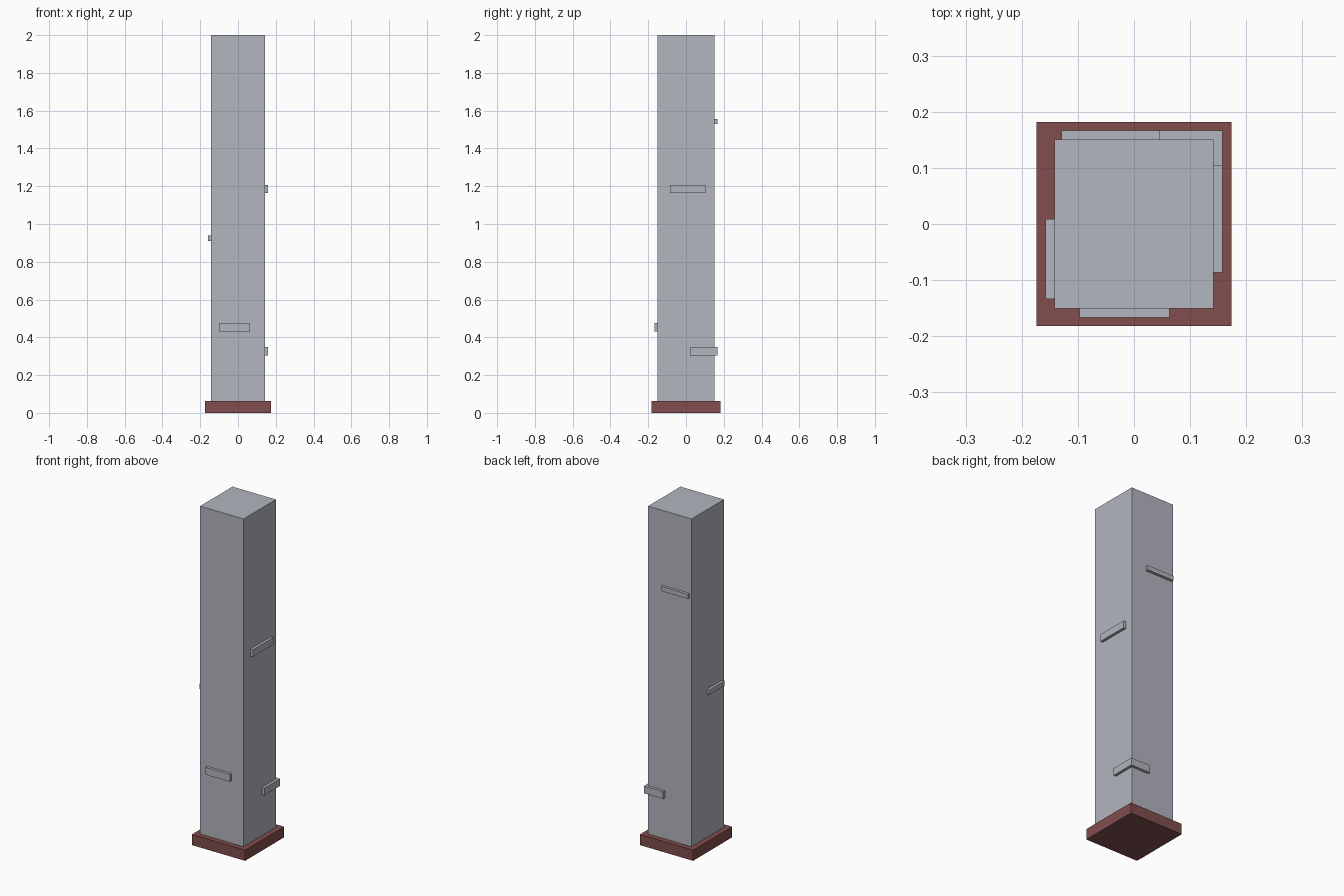
import bpy
import bmesh

cube = bpy.data.objects.get("Cube")
if cube:
    bpy.data.objects.remove(cube, do_unlink=True)


def make_material(name, colour):
    mat = bpy.data.materials.new(name)
    mat.use_nodes = True
    mat.diffuse_color = (*colour, 1)
    mat.node_tree.nodes["Principled BSDF"].inputs["Base Color"].default_value = (*colour, 1)
    return mat


def prism(name, outline, z0, z1, mat):
    """Extrude a counter-clockwise plan outline from z0 to z1."""
    bm = bmesh.new()
    face = bm.faces.new([bm.verts.new((x, y, z0)) for x, y in outline])
    top = bmesh.ops.extrude_face_region(bm, geom=[face], use_keep_orig=True)
    verts = [g for g in top["geom"] if isinstance(g, bmesh.types.BMVert)]
    bmesh.ops.translate(bm, vec=(0, 0, z1 - z0), verts=verts)
    bmesh.ops.recalc_face_normals(bm, faces=bm.faces)
    mesh = bpy.data.meshes.new(name)
    bm.to_mesh(mesh)
    bm.free()
    mesh.materials.append(mat)
    obj = bpy.data.objects.new(name, mesh)
    bpy.context.collection.objects.link(obj)
    return obj


def box(name, x0, x1, y0, y1, z0, z1, mat):
    return prism(name, [(x0, y0), (x1, y0), (x1, y1), (x0, y1)], z0, z1, mat)


stone = make_material("grey stone", (0.45, 0.465, 0.52))
brick = make_material("dark red base", (0.22, 0.075, 0.075))

W, D = 0.142, 0.151      # pillar half width and half depth
OX, OY = 0.158, 0.167    # outer reach of the raised bricks
IN = 0.01                # how far the bricks sink into the pillar

# Base plinth and pillar
box("base_plinth", -0.174, 0.174, -0.182, 0.182, 0, 0.063, brick)
box("pillar", -W, W, -D, D, 0.063, 2.0, stone)

# Raised bricks, one on each side
box("front_brick", -0.097, 0.063, -OY, -D + IN, 0.432, 0.475, stone)
box("left_brick", W - IN, OX, -0.086, 0.104, 1.165, 1.207, stone)
box("right_brick", -OX, -W + IN, -0.134, 0.009, 0.910, 0.939, stone)
box("back_brick", -0.129, 0.046, D - IN, OY, 1.530, 1.557, stone)

# Brick wrapping around the back left corner
corner = [(W - IN, 0.021), (OX, 0.021), (OX, OY), (0.032, OY),
          (0.032, D - IN), (W - IN, D - IN)]
prism("corner_brick", corner, 0.305, 0.348, stone)
